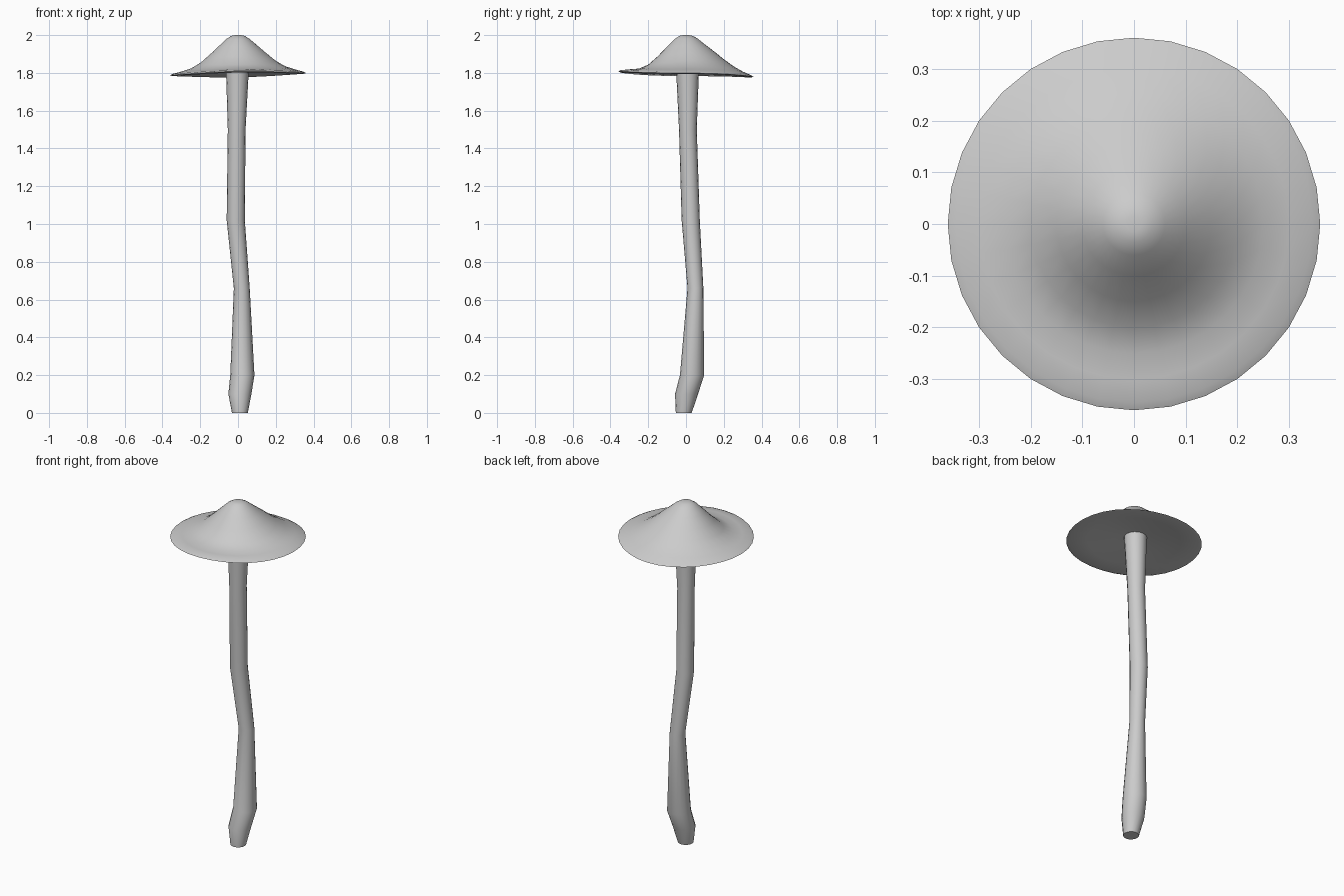
import bpy, bmesh, math

if "Cube" in bpy.data.objects:
    bpy.data.objects.remove(bpy.data.objects["Cube"])


def loft(name, rings):
    """Skin a list of rings (lists of points) and cap both ends."""
    bm = bmesh.new()
    rows = [[bm.verts.new(p) for p in ring] for ring in rings]
    n = len(rows[0])
    for a, b in zip(rows, rows[1:]):
        for i in range(n):
            j = (i + 1) % n
            bm.faces.new((a[i], a[j], b[j], b[i]))
    bm.faces.new(rows[0])
    bm.faces.new(rows[-1])
    bmesh.ops.recalc_face_normals(bm, faces=bm.faces)
    mesh = bpy.data.meshes.new(name)
    bm.to_mesh(mesh)
    bm.free()
    obj = bpy.data.objects.new(name, mesh)
    bpy.context.collection.objects.link(obj)
    bpy.ops.object.select_all(action='DESELECT')
    obj.select_set(True)
    bpy.context.view_layer.objects.active = obj
    bpy.ops.object.shade_smooth_by_angle(angle=math.radians(50))
    return obj


def circle(cx, cy, z, r, n):
    return [(cx + r * math.cos(2 * math.pi * i / n),
             cy + r * math.sin(2 * math.pi * i / n), z) for i in range(n)]


# Crooked stem: centre x, centre y, height, radius
stem_path = [
    (0.010, -0.012, 0.00, 0.042),
    (0.010, 0.003, 0.10, 0.061),
    (0.023, 0.032, 0.20, 0.064),
    (0.020, 0.050, 0.66, 0.042),
    (-0.012, 0.025, 1.02, 0.048),
    (-0.007, 0.010, 1.50, 0.047),
    (-0.003, 0.008, 1.83, 0.061),
]
loft("stem", [circle(*p, 16) for p in stem_path])

# Cap: radius, height, x lean, y lean (the brim is slightly warped)
cap_profile = [
    (0.015, 2.000, 0, 0),
    (0.035, 1.996, 0, 0),
    (0.060, 1.981, 0, 0.002),
    (0.100, 1.945, 0.002, 0.006),
    (0.150, 1.900, 0.004, 0.013),
    (0.200, 1.858, 0.006, 0.015),
    (0.250, 1.829, 0.006, 0.008),
    (0.300, 1.813, 0.006, -0.004),
    (0.345, 1.801, 0.006, -0.011),
    (0.360, 1.793, 0.006, -0.012),
    (0.345, 1.789, 0.006, -0.010),
    (0.250, 1.800, 0.004, -0.004),
    (0.100, 1.820, 0, 0),
    (0.020, 1.825, 0, 0),
]


def cap_ring(r, z, lean_x, lean_y, n=32):
    ring = []
    for x, y, h in circle(0, 0, z, r, n):
        a = math.atan2(y, x)
        wave = 0.003 * math.sin(3 * a) * (r / 0.36) ** 3
        ring.append((x, y, h + lean_x * math.cos(a) + lean_y * math.sin(a) + wave))
    return ring


loft("cap", [cap_ring(*p) for p in cap_profile])
